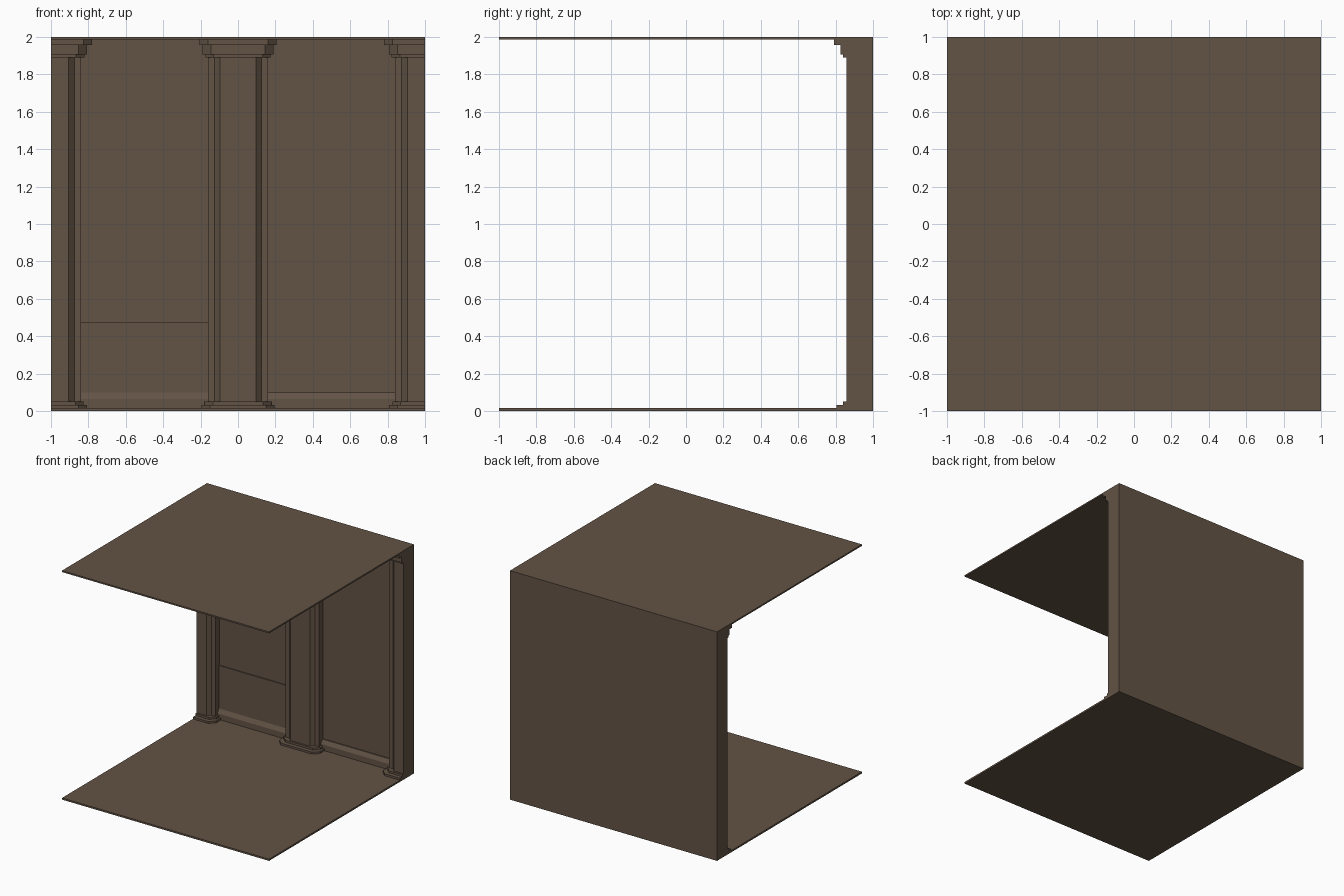
import bpy, bmesh

if "Cube" in bpy.data.objects:
    bpy.data.objects.remove(bpy.data.objects["Cube"])

# One brown for the whole set piece
brown = bpy.data.materials.new("dull_brown")
brown.diffuse_color = (0.123, 0.087, 0.060, 1)
brown.use_nodes = True
brown.node_tree.nodes["Principled BSDF"].inputs["Base Color"].default_value = brown.diffuse_color


def extrude(name, pts, vec, place):
    """Close a 2D outline into a flat face and push it along vec."""
    bm = bmesh.new()
    face = bm.faces.new([bm.verts.new(place(a, b)) for a, b in pts])
    new = bmesh.ops.extrude_face_region(bm, geom=[face])["geom"]
    bmesh.ops.translate(bm, vec=vec, verts=[v for v in new if isinstance(v, bmesh.types.BMVert)])
    bmesh.ops.recalc_face_normals(bm, faces=bm.faces)
    me = bpy.data.meshes.new(name)
    bm.to_mesh(me)
    bm.free()
    me.materials.append(brown)
    ob = bpy.data.objects.new(name, me)
    bpy.context.collection.objects.link(ob)
    return ob


def slab(name, z0, z1):
    sq = [(-1, -1), (1, -1), (1, 1), (-1, 1)]
    return extrude(name, sq, (0, 0, z1 - z0), lambda a, b: (a, b, z0))


def column(name, side, half, z0, z1):
    """half = outline from pillar axis outwards, as (distance, y)."""
    if side == 0:
        pts = [(-d, y) for d, y in reversed(half)] + half
    else:
        pts = [(side, 1.0), (side, half[0][1])] + [(side * (1 - d), y) for d, y in half]
    return extrude(name, pts, (0, 0, z1 - z0), lambda a, b: (a, b, z0))


def chamfered(w, y, c):
    return [(w - c, y), (w, y + c), (w, 1.0)]


FLOOR, CEIL = 0.015, 1.987
slab("floor", 0, FLOOR)
slab("ceiling", CEIL, 2.0)

# Pillars: shaft with bevelled front and a step, plus stacked base and capital
shaft = [(0.095, 0.857), (0.125, 0.887), (0.16, 0.887), (0.16, 1.0)]
# name, half width in the middle, half width at the ends, front y, z range
tiers = [
    ("base_lower", 0.195, 0.193, 0.805, FLOOR, 0.032),
    ("base_upper", 0.178, 0.175, 0.840, 0.032, 0.050),
    ("capital_lower", 0.175, 0.180, 0.840, 1.890, 1.907),
    ("capital_middle", 0.190, 0.193, 0.825, 1.907, 1.957),
    ("capital_upper", 0.206, 0.220, 0.790, 1.957, CEIL),
]
for label, side in (("left", -1), ("middle", 0), ("right", 1)):
    column(label + "_pillar", side, shaft, FLOOR, CEIL)
    for part, wm, we, y, z0, z1 in tiers:
        w = wm if side == 0 else we
        column(f"{label}_{part}", side, chamfered(w, y, 0.045), z0, z1)

# Wall bays between the pillars, drawn as (y, z) sections
skirting = [(1, FLOOR), (0.915, FLOOR), (0.915, 0.065), (0.935, 0.10)]
bays = {
    "left_bay": (-0.84, skirting + [(0.935, 0.475), (0.945, 0.475), (0.945, CEIL), (1, CEIL)]),
    "right_bay": (0.16, skirting + [(0.945, 0.10), (0.945, CEIL), (1, CEIL)]),
}
for name, (x0, section) in bays.items():
    extrude(name, section, (0.68, 0, 0), lambda a, b: (x0, a, b))
